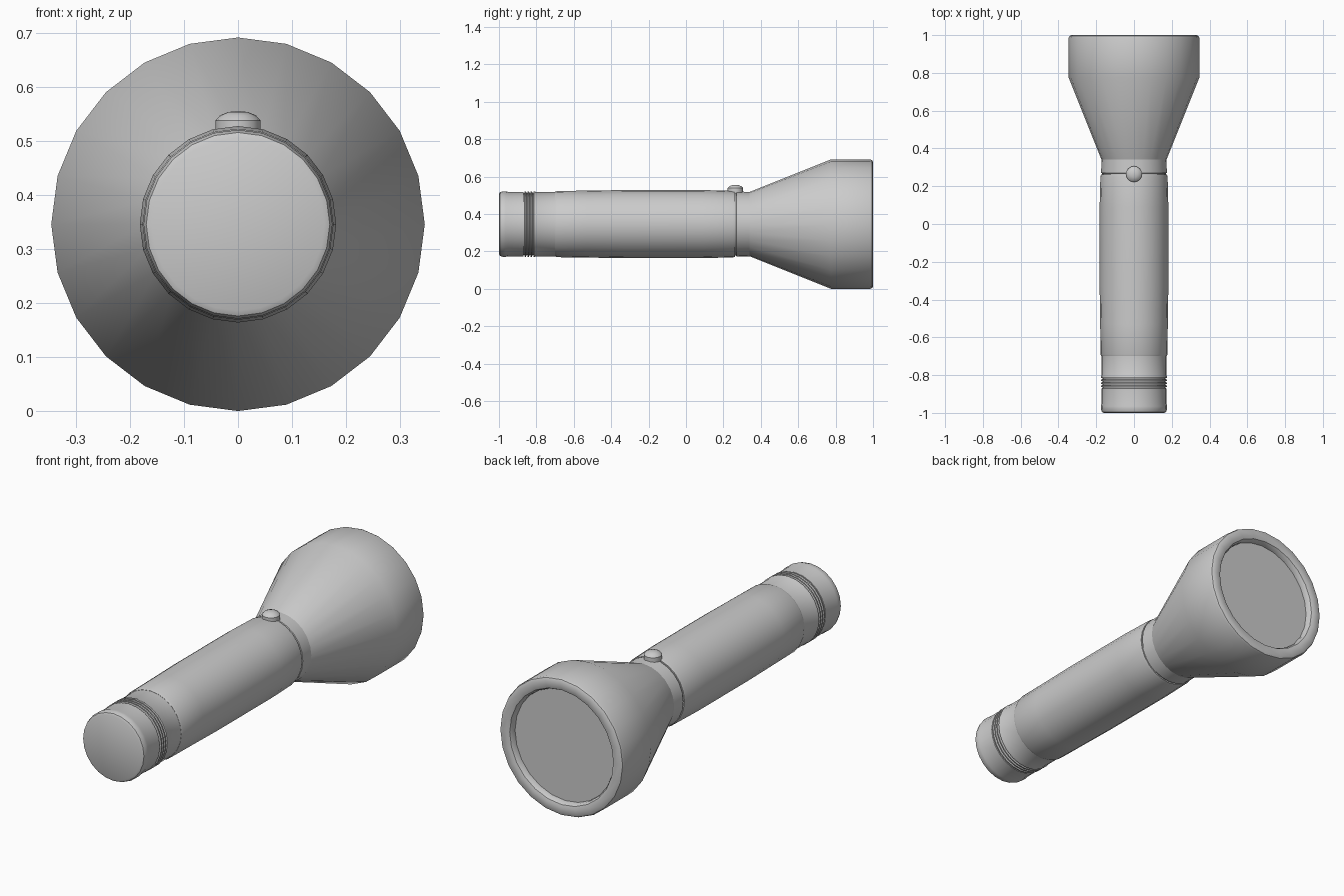
import bpy, bmesh, math
from mathutils import Matrix

cube = bpy.data.objects.get("Cube")
if cube:
    bpy.data.objects.remove(cube, do_unlink=True)

AXIS_Z = 0.346
SIDES = 24


def make_material(name, value):
    mat = bpy.data.materials.new(name)
    mat.use_nodes = True
    color = (value, value, value, 1)
    mat.diffuse_color = color
    mat.node_tree.nodes["Principled BSDF"].inputs["Base Color"].default_value = color
    return mat


grey = make_material("plain grey", 0.6)


def lathe(name, profile, matrix, sides=SIDES, angle=35):
    """Revolve (radius, height) points about local z; radius 0 closes an end."""
    bm = bmesh.new()
    rings = []
    for r, h in profile:
        count = sides if r > 0 else 1
        rings.append([bm.verts.new((r * math.sin(math.tau * i / sides),
                                    r * math.cos(math.tau * i / sides), h))
                      for i in range(count)])
    for a, b in zip(rings, rings[1:]):
        for i in range(sides):
            j = (i + 1) % sides
            corners = [a[i % len(a)], a[j % len(a)], b[j % len(b)], b[i % len(b)]]
            bm.faces.new(list(dict.fromkeys(corners)))
    bmesh.ops.recalc_face_normals(bm, faces=bm.faces)
    bm.transform(matrix)
    mesh = bpy.data.meshes.new(name)
    bm.to_mesh(mesh)
    bm.free()
    mesh.materials.append(grey)
    obj = bpy.data.objects.new(name, mesh)
    bpy.context.collection.objects.link(obj)
    bpy.ops.object.select_all(action='DESELECT')
    obj.select_set(True)
    bpy.context.view_layer.objects.active = obj
    bpy.ops.object.shade_smooth_by_angle(angle=math.radians(angle))
    return obj


# Local z runs along +y, local y points up
along_y = Matrix.Translation((0, 0, AXIS_Z)) @ Matrix.Rotation(-math.pi / 2, 4, 'X')

# Tail cap with rounded end and a band of grip grooves
tail = [(0, -1), (0.160, -1), (0.170, -0.995), (0.175, -0.98),
        (0.175, -0.965), (0.172, -0.95), (0.172, -0.87)]
for k in range(4):
    y = -0.868 + k * 0.016
    tail += [(0.166, y), (0.166, y + 0.004), (0.175, y + 0.006), (0.175, y + 0.012)]
tail += [(0.172, -0.802), (0.172, -0.69), (0, -0.69)]
lathe("tail_cap", tail, along_y)

# Slightly swollen handle
lathe("handle", [(0, -0.7), (0.173, -0.7), (0.177, -0.69), (0.179, -0.53), (0.182, -0.33),
                 (0.182, 0.09), (0.178, 0.25), (0.175, 0.262), (0, 0.262)], along_y)

# Neck collar between handle and head
lathe("neck", [(0, 0.25), (0.169, 0.25), (0.169, 0.268), (0.174, 0.27),
               (0.172, 0.345), (0, 0.345)], along_y)

# Flared head with rounded rim and recessed opening
lathe("head", [(0, 0.34), (0.172, 0.34), (0.346, 0.775), (0.346, 0.985), (0.342, 0.995),
               (0.332, 1), (0.305, 1), (0.290, 0.995), (0.282, 0.98),
               (0.282, 0.955), (0, 0.955)], along_y)

# Flat lens
lathe("lens", [(0, 0.95), (0.281, 0.95), (0.281, 0.965), (0, 0.965)], along_y)

# Domed switch on top
lathe("switch_button", [(0, 0.50), (0.042, 0.50), (0.042, 0.538), (0.033, 0.548),
                        (0.018, 0.554), (0, 0.556)],
      Matrix.Translation((0, 0.264, 0)), sides=16)
